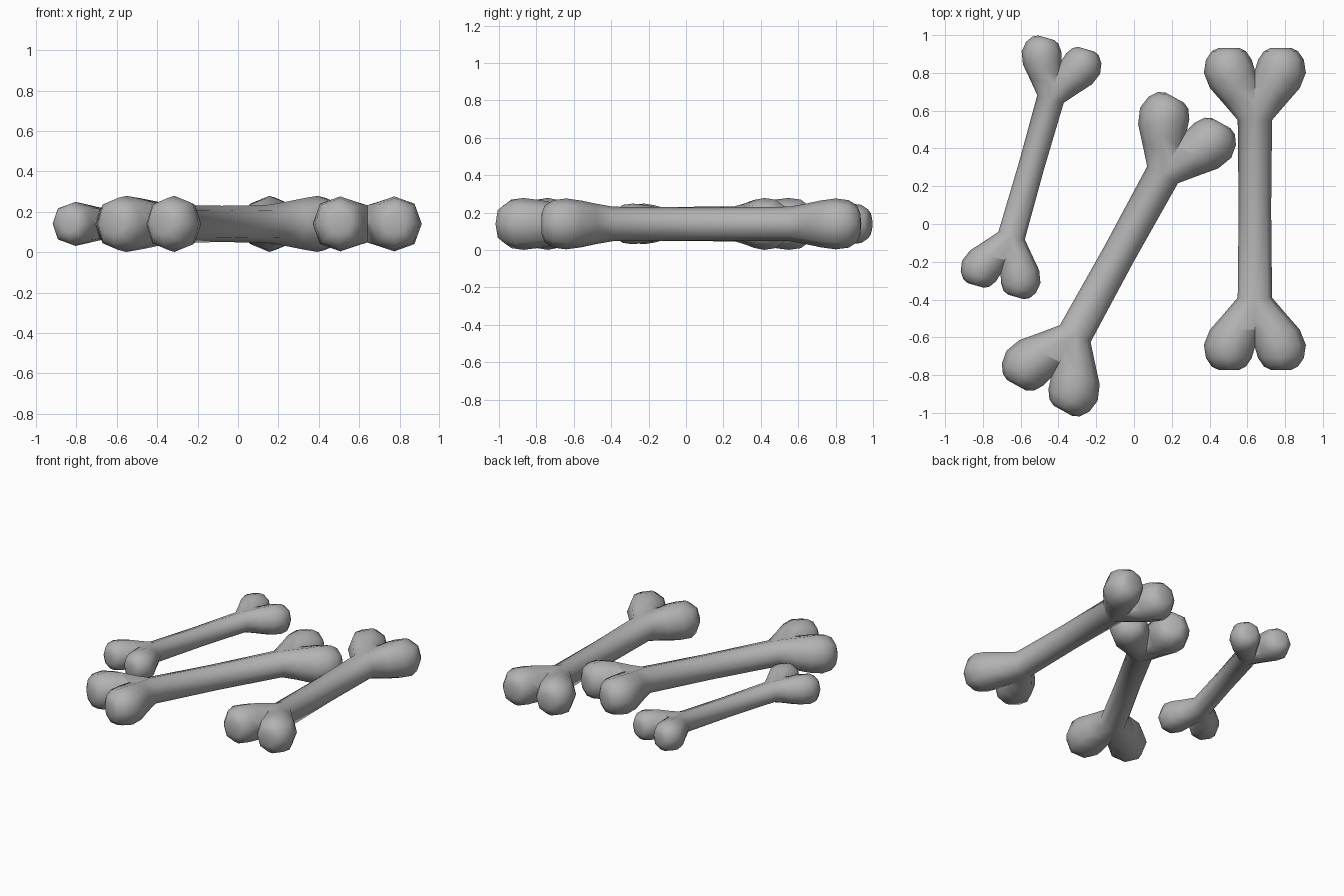
import bpy, bmesh, math
from mathutils import Vector

cube = bpy.data.objects.get("Cube")
if cube:
    bpy.data.objects.remove(cube, do_unlink=True)

# Single bone colour
bone_grey = bpy.data.materials.new("bone grey")
bone_grey.use_nodes = True
colour = (0.45, 0.45, 0.45, 1)
bone_grey.diffuse_color = colour
bone_grey.node_tree.nodes["Principled BSDF"].inputs["Base Color"].default_value = colour

SIDES = 8
# Quarter bone sections from mid shaft to knuckle tip: y, centre x, radius x, radius z
SECTIONS = [
    (0.00, 0.000, 0.086, 0.088),
    (0.47, 0.000, 0.091, 0.092),
    (0.56, 0.050, 0.118, 0.108),
    (0.64, 0.102, 0.136, 0.125),
    (0.72, 0.133, 0.137, 0.136),
    (0.79, 0.138, 0.121, 0.127),
    (0.835, 0.138, 0.090, 0.098),
    (0.852, 0.138, 0.055, 0.055),
]


def bone_mesh():
    """Loft one knuckle with half the shaft and trim it at the bone's middle plane."""
    bm = bmesh.new()
    rings = []
    for y, cx, rx, rz in SECTIONS:
        ring = []
        for i in range(SIDES):
            a = math.tau * i / SIDES
            full = 1.04 if i % 2 else 1.0
            ring.append(bm.verts.new((cx + rx * full * math.cos(a), y,
                                      rz * full * math.sin(a))))
        rings.append(ring)
    for lower, upper in zip(rings, rings[1:]):
        for i in range(SIDES):
            j = (i + 1) % SIDES
            bm.faces.new((lower[i], upper[i], upper[j], lower[j]))
    bm.faces.new(rings[-1])
    bmesh.ops.bisect_plane(bm, geom=bm.verts[:] + bm.edges[:] + bm.faces[:],
                           dist=0.0005, plane_co=Vector((0, 0, 0)),
                           plane_no=Vector((1, 0, 0)), clear_inner=True)
    bmesh.ops.recalc_face_normals(bm, faces=bm.faces[:])
    # The open quarter must face away from the shaft axis
    outer = max(bm.faces, key=lambda f: f.calc_center_median().x)
    if outer.normal.x < 0:
        bmesh.ops.reverse_faces(bm, faces=bm.faces[:])
    mesh = bpy.data.meshes.new("bone")
    bm.to_mesh(mesh)
    bm.free()
    mesh.materials.append(bone_grey)
    return mesh


def add_bone(name, x, y, turn, size):
    bone = bpy.data.objects.new(name, bone_mesh())
    bpy.context.collection.objects.link(bone)
    bone.location = (x, y, 0.14)
    bone.rotation_euler.z = -math.radians(turn)
    bone.scale = (size, size, size)
    mirror = bone.modifiers.new("mirror", 'MIRROR')
    mirror.use_axis = (True, True, False)
    mirror.merge_threshold = 0.002
    bpy.ops.object.select_all(action='DESELECT')
    bone.select_set(True)
    bpy.context.view_layer.objects.active = bone
    bpy.ops.object.modifier_apply(modifier="mirror")
    bpy.ops.object.shade_smooth_by_angle(angle=math.radians(60))


# Three bones lying side by side
add_bone("small_bone", -0.545, 0.30, 15.9, 0.80)
add_bone("middle_bone", -0.08, -0.16, 28.8, 1.02)
add_bone("straight_bone", 0.64, 0.08, 0, 1.0)
